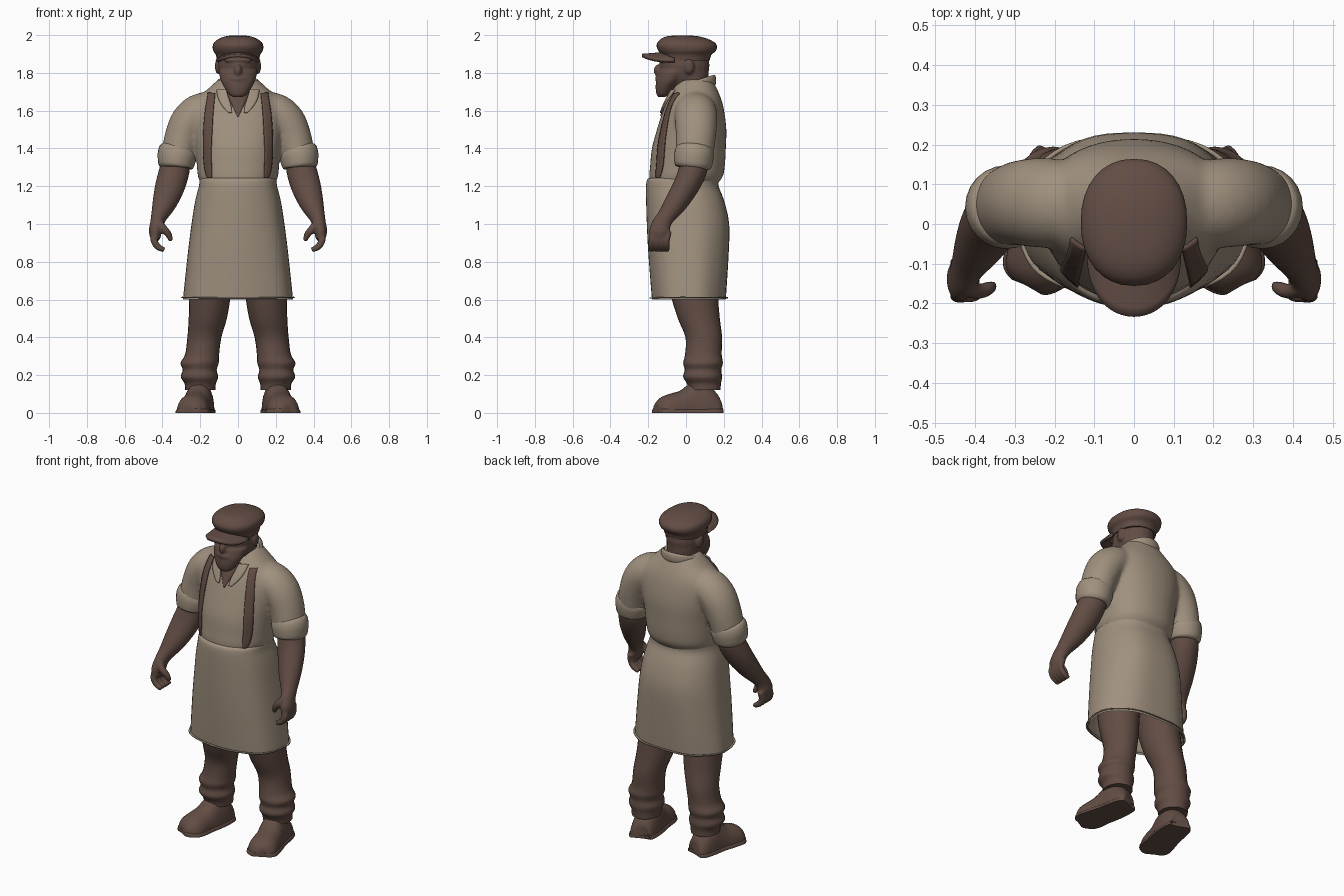
import bpy, bmesh, math
from mathutils import Vector, Matrix
from mathutils.bvhtree import BVHTree

if "Cube" in bpy.data.objects:
    bpy.data.objects.remove(bpy.data.objects["Cube"])


def material(name, rgb):
    m = bpy.data.materials.new(name)
    m.diffuse_color = (*rgb, 1)
    m.use_nodes = True
    m.node_tree.nodes["Principled BSDF"].inputs["Base Color"].default_value = m.diffuse_color
    return m


CLOTH = material("tan cloth", (0.352, 0.283, 0.212))
BROWN = material("dark brown", (0.122, 0.074, 0.058))
Y, Z = Vector((0, 1, 0)), Vector((0, 0, 1))


def smooth_path(pts, sub):
    """Catmull-Rom resampling of (x, y, z, rx, ry) sections."""
    out = []
    for i in range(len(pts) - 1):
        a, b, c, d = (pts[max(i - 1, 0)], pts[i], pts[i + 1], pts[min(i + 2, len(pts) - 1)])
        for k in range(sub):
            t = k / sub
            out.append([0.5 * (2 * q + (r - p) * t + (2 * p - 5 * q + 4 * r - s) * t * t
                               + (3 * q - p - 3 * r + s) * t ** 3) for p, q, r, s in zip(a, b, c, d)])
    return out + [list(pts[-1])]


def loft(bm, pts, ref=Y, axis=None, n=24, power=2.0, sub=3, cap=True, ripple=0, floor=False):
    secs = smooth_path(pts, sub)
    rings = []
    for i, (x, y, z, rx, ry) in enumerate(secs):
        a, b = secs[max(i - 1, 0)], secs[min(i + 1, len(secs) - 1)]
        t = axis or (Vector(b[:3]) - Vector(a[:3])).normalized()
        v = (ref - t * ref.dot(t)).normalized()
        u = v.cross(t)
        ring = []
        for k in range(n):
            g = 2 * math.pi * k / n
            c, s = math.cos(g), math.sin(g)
            w = 1 + ripple * i / len(secs) * math.sin(7 * g)
            p = Vector((x, y, z)) + u * (rx * w * math.copysign(abs(c) ** (2 / power), c)) \
                + v * (ry * w * math.copysign(abs(s) ** (2 / power), s))
            if floor:
                p.z = max(p.z, 0)
            ring.append(bm.verts.new(p))
        rings.append(ring)
    for r0, r1 in zip(rings, rings[1:]):
        for k in range(n):
            bm.faces.new((r0[k], r0[(k + 1) % n], r1[(k + 1) % n], r1[k]))
    if cap:
        bm.faces.new(rings[0][::-1])
        bm.faces.new(rings[-1])


def ball(bm, c, r):
    bmesh.ops.create_uvsphere(bm, u_segments=20, v_segments=12, radius=1,
                              matrix=Matrix.Translation(c) @ Matrix.Diagonal((*r, 1)))


def finish(bm, name, mat, mirror=False, voxel=0, smooth=4, thick=0, offset=-1):
    bmesh.ops.recalc_face_normals(bm, faces=bm.faces)
    me = bpy.data.meshes.new(name)
    bm.to_mesh(me)
    bm.free()
    me.materials.append(mat)
    for p in me.polygons:
        p.use_smooth = True
    me.set_sharp_from_angle(angle=math.radians(50))
    ob = bpy.data.objects.new(name, me)
    bpy.context.collection.objects.link(ob)
    if mirror:
        ob.modifiers.new("mirror", 'MIRROR').use_mirror_merge = False
    if thick:
        m = ob.modifiers.new("thickness", 'SOLIDIFY')
        m.thickness, m.offset = thick, offset
    if voxel:
        m = ob.modifiers.new("blend", 'REMESH')
        m.mode, m.voxel_size, m.use_smooth_shade = 'VOXEL', voxel, True
        m = ob.modifiers.new("soften", 'SMOOTH')
        m.factor, m.iterations = 0.5, smooth
    return ob


# shirt: torso blended with both sleeves
bm = bmesh.new()
loft(bm, [(0, cy, z, rx, ry) for z, cy, rx, ry in (
    (1.17, -.015, .19, .17), (1.21, -.012, .195, .178), (1.25, 0, .212, .195), (1.31, .008, .218, .198),
    (1.40, .015, .226, .196), (1.50, .03, .24, .184), (1.60, .04, .245, .162),
    (1.66, .045, .22, .142), (1.71, .047, .165, .12), (1.765, .05, .105, .09))],
    axis=Z, n=40, power=2.2)
for s in (1, -1):
    loft(bm, [(s * .13, .05, 1.615, .09, .10), (s * .20, .052, 1.59, .102, .112), (s * .255, .054, 1.54, .103, .112),
              (s * .293, .052, 1.46, .096, .106), (s * .318, .044, 1.36, .09, .1)])
shirt = finish(bm, "shirt", CLOTH, voxel=0.011, smooth=8)

# rolled cuffs
bm = bmesh.new()
loft(bm, [(.311, .046, 1.405, .082, .09), (.314, .045, 1.395, .098, .1), (.321, .043, 1.37, .104, .105),
          (.326, .04, 1.335, .1, .103), (.331, .038, 1.305, .092, .096), (.332, .037, 1.295, .076, .08)])
finish(bm, "rolled_cuff", CLOTH, mirror=True)

# wraparound apron, hollow underneath
bm = bmesh.new()
loft(bm, [(0, cy, z, rx, ry) for z, cy, rx, ry in (
    (1.245, -.014, .192, .175), (1.235, -.016, .203, .189), (1.20, -.019, .207, .192), (1.12, -.003, .227, .207),
    (1.0, .012, .246, .218), (.85, .015, .265, .213), (.62, .017, .289, .197), (.612, .017, .287, .195))],
    axis=Z, n=56, power=2.35, cap=False, ripple=.012)
finish(bm, "apron", CLOTH, thick=0.012)

# trousers with bunched ankles
bm = bmesh.new()
loft(bm, [(.115, .035, .9, .12, .14), (.135, .04, .72, .115, .135), (.148, .045, .62, .11, .125),
          (.16, .068, .5, .101, .111), (.178, .094, .4, .09, .097), (.19, .092, .31, .09, .097),
          (.203, .09, .265, .101, .105), (.203, .09, .228, .09, .097), (.204, .088, .19, .099, .103),
          (.2, .095, .155, .083, .09), (.2, .098, .12, .08, .085)], axis=Z, sub=4)
finish(bm, "trouser_leg", BROWN, mirror=True)

# shoes and soles, toes turned out
shoe = ((.19, .178, .045, .06), (.193, .165, .065, .10), (.2, .10, .076, .16), (.21, .03, .078, .16),
        (.225, -.03, .081, .118), (.237, -.09, .086, .1), (.246, -.13, .079, .083),
        (.253, -.157, .05, .055), (.256, -.164, .02, .03))
bm = bmesh.new()
loft(bm, [(x, y, 0, w, h) for x, y, w, h in shoe], ref=Z, floor=True, power=2.3)
finish(bm, "shoe", BROWN, mirror=True)
bm = bmesh.new()
loft(bm, [(x, y, 0, w + .006, .024) for x, y, w, h in shoe], ref=Z, floor=True, power=5)
finish(bm, "shoe_sole", BROWN, mirror=True)

# bare forearm with curled fingers and thumb
bm = bmesh.new()
loft(bm, [(.325, .045, 1.36, .075, .075), (.335, .038, 1.29, .08, .076), (.36, .0, 1.2, .079, .069),
          (.39, -.055, 1.11, .064, .06), (.418, -.105, 1.04, .043, .047), (.43, -.13, 1.0, .036, .05),
          (.438, -.14, .96, .034, .056), (.436, -.143, .92, .026, .05)])
for i in range(4):
    y = -.182 + .027 * i
    loft(bm, [(.44, y + .01, .96, .019, .017), (.445, y, .915, .019, .016), (.425, y, .88, .018, .016),
              (.39, y, .862, .014, .013)], n=12)
loft(bm, [(.425, -.155, 1.01, .024, .024), (.395, -.17, .975, .022, .02), (.368, -.163, .945, .018, .018),
          (.355, -.155, .91, .012, .012)], n=12)
finish(bm, "forearm_and_hand", BROWN, mirror=True, voxel=0.007, smooth=3)

# bearded head and neck
bm = bmesh.new()
loft(bm, [(0, .035, 1.6, .085, .085), (0, .03, 1.7, .085, .09), (0, .02, 1.8, .095, .1)], axis=Z)
ball(bm, (0, -.008, 1.84), (.107, .133, .14))
loft(bm, [(0, -.128, 1.672, .025, .018), (0, -.122, 1.685, .048, .034), (0, -.108, 1.72, .071, .053),
          (0, -.085, 1.76, .092, .073), (0, -.05, 1.81, .104, .095)], axis=Z)
ball(bm, (0, -.143, 1.812), (.021, .028, .034))      # nose
ball(bm, (0, -.138, 1.768), (.048, .026, .018))      # moustache
ball(bm, (0, -.118, 1.868), (.075, .026, .016))      # brow
for s in (1, -1):
    ball(bm, (s * .108, .015, 1.835), (.014, .028, .04))  # ears
finish(bm, "head", BROWN, voxel=0.007, smooth=3)

# flat cap
bm = bmesh.new()
loft(bm, [(0, cy, z, rx, ry) for z, cy, rx, ry in (
    (1.865, .0, .111, .125), (1.895, .002, .117, .132), (1.915, .006, .13, .151), (1.94, .004, .134, .16),
    (1.962, 0, .126, .15), (1.982, -.01, .098, .12), (1.995, -.018, .06, .075), (1.999, -.02, .012, .015))],
    axis=Z, n=32, power=2.2)
finish(bm, "cap", BROWN)

# curved cap peak
bm = bmesh.new()
rows = []
for j in range(6):
    f = j / 5
    row = []
    for i in range(25):
        a = math.pi * (i / 24 - .5)
        x = (.1 + .012 * f) * math.sin(a)
        y = -.06 - (.05 + .123 * f) * max(math.cos(a), 0) ** .75
        row.append(bm.verts.new((x, y, 1.902 - .01 * f - 2.6 * x * x)))
    rows.append(row)
for r0, r1 in zip(rows, rows[1:]):
    for i in range(24):
        bm.faces.new((r0[i], r0[i + 1], r1[i + 1], r1[i]))
finish(bm, "cap_peak", BROWN, thick=0.018, offset=0)

# collar band, rising to the back of the neck
bm = bmesh.new()
loft(bm, [(.105 * math.sin(a), .04 - .108 * math.cos(a), 1.725 - .035 * math.cos(a), .011, .03)
          for a in (math.radians(d) for d in range(35, 326, 29))], ref=Z, n=12, power=2.5)
finish(bm, "collar_band", CLOTH)

# plates draped over the front of the shirt
bpy.context.view_layer.update()
tree = BVHTree.FromObject(shirt, bpy.context.evaluated_depsgraph_get())


def drape(name, rows, mat, lift, mirror=False, thick=0.008):
    bm = bmesh.new()
    grid = []
    for x, _, z, w, _ in smooth_path([(x, 0, z, w, 0) for x, z, w in rows], 6):
        line = []
        for k in range(5):
            px = x + w * (k / 4 - .5)
            hit, normal, _, _ = tree.ray_cast(Vector((px, -1, z)), Y)
            if hit is None:
                hit, normal = Vector((px, -.05, z)), -Y
            line.append(bm.verts.new(hit + normal * lift))
        grid.append(line)
    for a, b in zip(grid, grid[1:]):
        for k in range(4):
            bm.faces.new((a[k], a[k + 1], b[k + 1], b[k]))
    finish(bm, name, mat, mirror=mirror, thick=thick, offset=0)


drape("suspender", [(.138, 1.69, .036), (.15, 1.6, .042), (.157, 1.5, .044), (.16, 1.38, .04),
                    (.155, 1.29, .034), (.148, 1.245, .02)], BROWN, .004, mirror=True)
drape("open_neck", [(0, 1.71, .14), (0, 1.65, .085), (0, 1.6, .035), (0, 1.57, .008)], BROWN, .003, thick=.005)
drape("collar_flap", [(.085, 1.705, .05), (.075, 1.66, .055), (.058, 1.62, .045), (.04, 1.585, .015)],
      CLOTH, .01, mirror=True)
